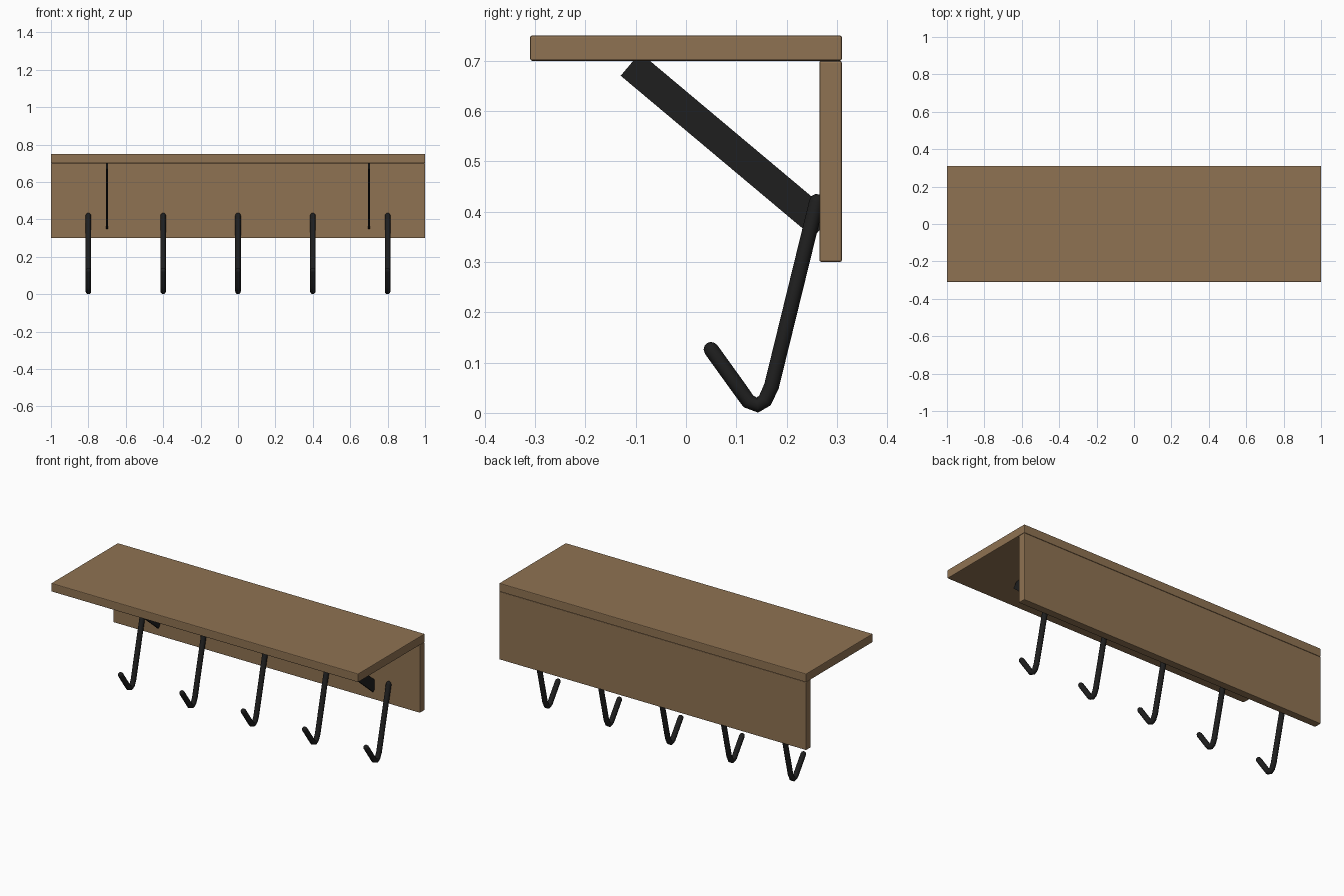
import bpy
import math

if "Cube" in bpy.data.objects:
    bpy.data.objects.remove(bpy.data.objects["Cube"])


def material(name, rgb):
    m = bpy.data.materials.new(name)
    m.diffuse_color = (*rgb, 1)
    m.use_nodes = True
    m.node_tree.nodes["Principled BSDF"].inputs["Base Color"].default_value = m.diffuse_color
    return m


wood = material("brown wood", (0.275, 0.17, 0.085))
metal = material("black metal", (0.013, 0.013, 0.013))


def box(name, size, loc, mat, tilt=0, bevel=0):
    bpy.ops.mesh.primitive_cube_add(size=1, location=loc)
    o = bpy.context.object
    o.name = name
    o.scale = size
    bpy.ops.object.transform_apply(location=False, rotation=False, scale=True)
    o.rotation_euler.x = tilt
    o.data.materials.append(mat)
    if bevel:
        b = o.modifiers.new("soft edges", 'BEVEL')
        b.width = bevel
        b.segments = 2
    return o


# Shelf and wall board
box("shelf_board", (2, 0.62, 0.05), (0, 0, 0.725), wood, bevel=0.004)
box("wall_board", (2, 0.045, 0.4), (0, 0.2875, 0.5), wood, bevel=0.004)

# Thin diagonal braces
for side, x in (("left", -0.7), ("right", 0.7)):
    box(side + "_brace", (0.01, 0.5, 0.06), (x, 0.081, 0.5325), metal,
        tilt=math.radians(-40))

# Hook centre line (y, z), with rounded ends made by tapering the radius
R = 0.015
path = [(0.26, 0.42), (0.17, 0.053), (0.157, 0.025), (0.142, 0.0155),
        (0.124, 0.023), (0.109, 0.044), (0.05, 0.126)]


def round_end(end, inner):
    """Points from the tip inwards, each with its radius factor."""
    d = math.dist(end, inner)
    u = [(e - i) / d for e, i in zip(end, inner)]
    pts = []
    for deg in (90, 65, 35, 0):
        a = math.radians(deg)
        s = R * math.sin(a)
        pts.append((end[0] + u[0] * s, end[1] + u[1] * s,
                    max(math.cos(a), 0.01)))
    return pts


points = (round_end(path[0], path[1]) + [(y, z, 1) for y, z in path[1:-1]]
          + round_end(path[-1], path[-2])[::-1])


def hook(name, x):
    cu = bpy.data.curves.new(name, 'CURVE')
    cu.dimensions = '3D'
    cu.bevel_depth = R
    cu.bevel_resolution = 4
    cu.use_fill_caps = True
    sp = cu.splines.new('POLY')
    sp.points.add(len(points) - 1)
    for p, (y, z, r) in zip(sp.points, points):
        p.co = (0, y, z, 1)
        p.radius = r
    cu.materials.append(metal)
    o = bpy.data.objects.new(name, cu)
    o.location.x = x
    bpy.context.collection.objects.link(o)
    bpy.ops.object.select_all(action='DESELECT')
    o.select_set(True)
    bpy.context.view_layer.objects.active = o
    bpy.ops.object.convert(target='MESH')
    bpy.ops.object.shade_smooth_by_angle(angle=math.radians(40))


# Row of five hooks
for i in range(5):
    hook("hook_%d" % (i + 1), -0.8 + 0.4 * i)
